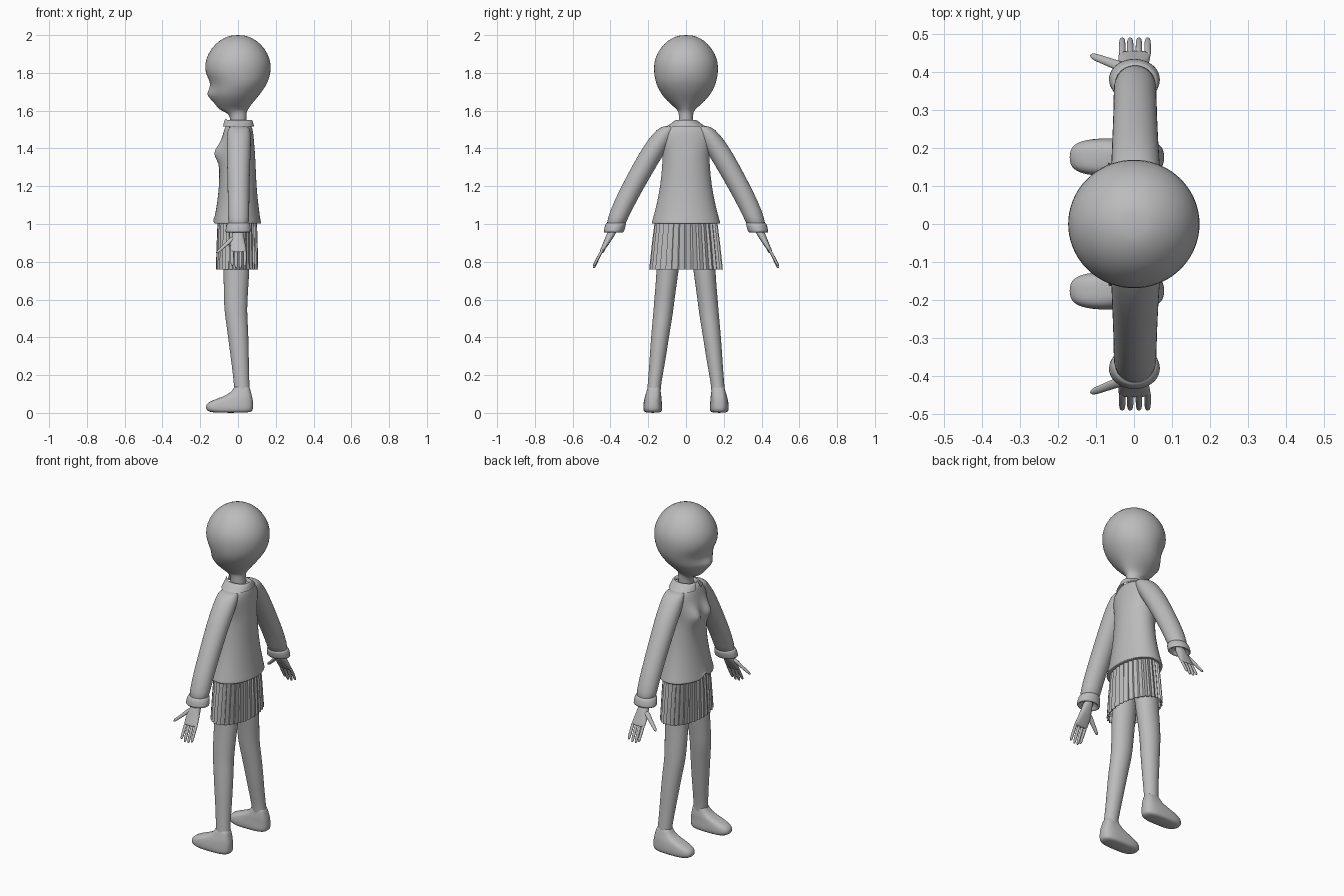
import bpy, bmesh, math

grey = bpy.data.materials.new("plain grey")
grey.diffuse_color = (0.5, 0.5, 0.5, 1)


def loft(name, rings, n=24, power=1.0, smooth=1, caps=True, side=1, pleat=0.0, shape=None):
    """Skin horizontal rings given as (z, front x, back x, centre y, half width)."""
    bm = bmesh.new()
    rows = []
    for z, xf, xb, yc, hw in rings:
        row = []
        for i in range(n):
            a = 2 * math.pi * i / n
            c, s = math.cos(a), math.sin(a)
            c = math.copysign(abs(c) ** power, c)
            s = math.copysign(abs(s) ** power, s)
            k = 1 - pleat * (i % 4) / 3
            p = [(xf + xb) / 2 + (xb - xf) / 2 * c * k, (yc + hw * s * k) * side, z]
            if shape:
                shape(p, c)
            row.append(bm.verts.new(p))
        rows.append(row)
    for r0, r1 in zip(rows, rows[1:]):
        for i in range(n):
            j = (i + 1) % n
            bm.faces.new((r0[i], r0[j], r1[j], r1[i]))
    if caps:
        bm.faces.new(rows[0])
        bm.faces.new(rows[-1])
    bmesh.ops.recalc_face_normals(bm, faces=bm.faces)
    for f in bm.faces:
        f.smooth = smooth > 0
    me = bpy.data.meshes.new(name)
    bm.to_mesh(me)
    bm.free()
    me.materials.append(grey)
    ob = bpy.data.objects.new(name, me)
    bpy.context.collection.objects.link(ob)
    if smooth:
        m = ob.modifiers.new("smooth", 'SUBSURF')
        m.levels = m.render_levels = smooth
    return ob


def bump(p, y, z, sy, sz, amount):
    p[0] -= amount * math.exp(-((p[1] - y) / sy) ** 2 - ((p[2] - z) / sz) ** 2)


# head with nose, chin and neck
def face_shape(p, c):
    if c < 0:
        bump(p, 0, 1.685, 0.05, 0.03, 0.024)


loft("head", [
    (2.0, -.03, .03, 0, .03), (1.988, -.07, .07, 0, .07), (1.955, -.122, .122, 0, .118),
    (1.90, -.16, .16, 0, .156), (1.85, -.176, .175, 0, .171), (1.80, -.174, .173, 0, .17),
    (1.76, -.152, .162, 0, .163), (1.73, -.144, .146, 0, .153), (1.705, -.144, .13, 0, .14),
    (1.685, -.143, .115, 0, .128), (1.665, -.135, .098, 0, .112), (1.64, -.123, .077, 0, .088),
    (1.615, -.108, .058, 0, .057), (1.597, -.085, .048, 0, .042), (1.585, -.045, .044, 0, .038),
    (1.54, -.04, .044, 0, .037), (1.48, -.04, .044, 0, .037)], n=36, shape=face_shape)


# jacket body with bust and a small notch at the front hem
def jacket_shape(p, c):
    if c < 0:
        for y in (-.057, .057):
            bump(p, y, 1.375, .04, .045, .05)
        if abs(p[1]) < .005 and .99 < p[2] < 1.01:
            p[2] += .04


loft("jacket_body", [
    (1.535, -.05, .055, 0, .05), (1.52, -.066, .072, 0, .10), (1.49, -.076, .08, 0, .142),
    (1.45, -.086, .084, 0, .145), (1.41, -.092, .087, 0, .135), (1.375, -.094, .09, 0, .127),
    (1.34, -.096, .092, 0, .125), (1.30, -.098, .094, 0, .127), (1.2, -.1, .098, 0, .136),
    (1.1, -.112, .108, 0, .156), (1.02, -.127, .119, 0, .178), (1.004, -.132, .123, 0, .183),
    (1.0, -.128, .12, 0, .179), (1.01, -.09, .085, 0, .15)], n=40, shape=jacket_shape)

# folded collar, open at the front
collar = loft("collar", [
    (1.515, -.082, .086, 0, .105), (1.535, -.077, .081, 0, .075),
    (1.56, -.068, .073, 0, .046), (1.535, -.058, .062, 0, .044)], n=32, caps=False)
bm = bmesh.new()
bm.from_mesh(collar.data)
gap = [f for f in bm.faces if f.calc_center_median().x < 0 and abs(f.calc_center_median().y) < .016]
bmesh.ops.delete(bm, geom=gap, context='FACES')
bm.to_mesh(collar.data)
bm.free()

# pleated skirt
skirt = loft("pleated_skirt", [
    (1.02, -.108, .1, 0, .165), (.9, -.113, .104, 0, .18), (.76, -.117, .107, 0, .195)],
    n=128, smooth=0, caps=False, pleat=.07)
thick = skirt.modifiers.new("cloth", 'SOLIDIFY')
thick.thickness = .004

for side, tag in ((1, "left"), (-1, "right")):
    # sleeve and cuff
    loft(tag + "_sleeve", [
        (1.52, -.04, .05, .085, .03), (1.505, -.055, .065, .10, .052), (1.45, -.06, .07, .13, .068),
        (1.385, -.06, .067, .176, .067), (1.237, -.056, .062, .26, .063), (1.12, -.054, .06, .322, .06),
        (1.03, -.054, .06, .362, .054), (.975, -.05, .056, .377, .048)], side=side)
    loft(tag + "_cuff", [
        (1.01, -.052, .058, .368, .05), (1.0, -.06, .065, .372, .056), (.965, -.068, .07, .381, .055),
        (.953, -.066, .068, .383, .052), (.96, -.05, .05, .384, .042), (.985, -.04, .04, .38, .036)],
        side=side)
    # palm, four fingers and thumb
    loft(tag + "_palm", [
        (.99, -.025, .028, .378, .022), (.945, -.028, .03, .397, .024), (.915, -.04, .036, .413, .02),
        (.88, -.043, .042, .432, .015), (.86, -.042, .045, .444, .012), (.85, -.038, .04, .449, .009)],
        n=16, power=.8, side=side)
    for i, (x, tip) in enumerate(((-.031, .778), (-.01, .765), (.013, .765), (.036, .775))):
        loft(f"{tag}_finger_{i + 1}", [
            (.875, x - .01, x + .01, .436, .01), (.825, x - .0095, x + .0095, .464, .0095),
            (tip + .012, x - .009, x + .009, .483, .0085), (tip, x - .006, x + .006, .488, .005)],
            n=8, side=side)
    loft(tag + "_thumb", [
        (.935, -.04, .0, .408, .015), (.905, -.065, -.032, .42, .013), (.88, -.09, -.062, .43, .011),
        (.857, -.115, -.09, .44, .01), (.845, -.118, -.103, .444, .006)], n=10, side=side)
    # leg
    loft(tag + "_leg", [
        (.98, -.07, .065, .088, .07), (.88, -.077, .064, .09, .064), (.76, -.077, .061, .096, .059),
        (.65, -.076, .054, .109, .055), (.55, -.074, .048, .119, .053), (.49, -.065, .051, .126, .051),
        (.4, -.053, .056, .138, .048), (.25, -.033, .058, .154, .041), (.15, -.021, .06, .168, .035),
        (.09, -.02, .066, .172, .037), (.04, -.01, .066, .172, .036)], side=side)
    # foot with a blunt toe
    loft(tag + "_foot", [
        (.15, -.018, .058, .169, .031), (.12, -.025, .066, .171, .036), (.095, -.058, .073, .173, .042),
        (.075, -.11, .078, .175, .046), (.058, -.158, .08, .176, .048), (.035, -.174, .081, .176, .051),
        (.012, -.168, .079, .176, .05), (.0, -.14, .066, .176, .04)], power=.68, side=side)
